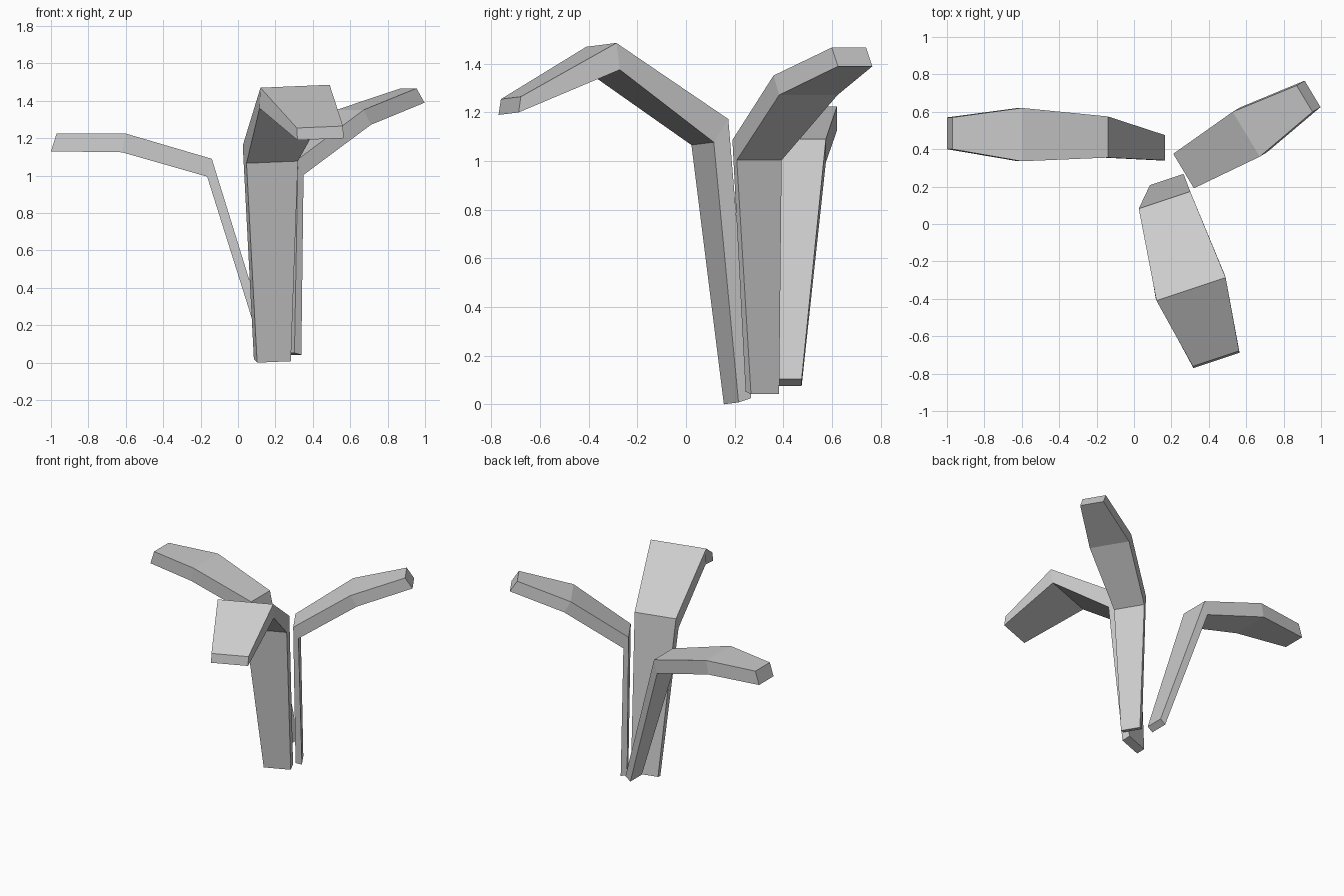
import bpy
import bmesh
from math import radians
from mathutils import Matrix, Vector

default_cube = bpy.data.objects.get("Cube")
if default_cube:
    bpy.data.objects.remove(default_cube, do_unlink=True)


def make_material(name, colour):
    material = bpy.data.materials.new(name)
    material.use_nodes = True
    material.diffuse_color = colour
    material.node_tree.nodes["Principled BSDF"].inputs["Base Color"].default_value = colour
    return material


grey = make_material("light grey", (0.6, 0.6, 0.6, 1))


def make_blade(name, heading, sections, tilt=0):
    """Loft a bent blade through four-sided sections.

    heading is the direction the blade leans, in degrees; each section is
    (centre of the outer face, width, forward shift and drop of the inner face).
    """
    forward = Matrix.Rotation(radians(heading), 3, "Z") @ Vector((1, 0, 0))
    side = Vector((-forward.y, forward.x, tilt))
    bm = bmesh.new()
    rings = []
    for centre, width, shift, drop in sections:
        half = side * width / 2
        outer = Vector(centre)
        inner = outer + forward * shift - Vector((0, 0, drop))
        corners = (outer - half, outer + half, inner + half, inner - half)
        rings.append([bm.verts.new(corner) for corner in corners])

    # Walls between neighbouring sections, then the two end caps
    for low, high in zip(rings, rings[1:]):
        for i in range(len(low)):
            j = (i + 1) % len(low)
            bm.faces.new((low[i], low[j], high[j], high[i]))
    bm.faces.new(rings[0])
    bm.faces.new(rings[-1])
    bmesh.ops.recalc_face_normals(bm, faces=bm.faces)

    mesh = bpy.data.meshes.new(name)
    bm.to_mesh(mesh)
    bm.free()
    mesh.materials.append(grey)
    blade = bpy.data.objects.new(name, mesh)
    bpy.context.collection.objects.link(blade)
    return blade


# Sections run from foot to bend to middle to tip

# Wide blade folding over to the front
make_blade("front_blade", -71.5, [
    ((0.175, 0.238, 0.022), 0.19, 0.055, 0.018),
    ((0.163, 0.128, 1.167), 0.29, 0.063, 0.095),
    ((0.305, -0.348, 1.478), 0.39, -0.015, 0.11),
    ((0.438, -0.72, 1.26), 0.26, 0.01, 0.065),
], tilt=0.04)

# Blade leaning out to the right
make_blade("right_blade", 180, [
    ((0.165, 0.408, 0.105), 0.135, 0.04, 0.03),
    ((-0.14, 0.465, 1.09), 0.22, 0.025, 0.095),
    ((-0.6, 0.478, 1.225), 0.285, 0.02, 0.1),
    ((-0.97, 0.485, 1.225), 0.17, 0.03, 0.095),
])

# Blade rising to the back left
make_blade("back_left_blade", 31, [
    ((0.267, 0.303, 0.052), 0.135, 0.043, 0.01),
    ((0.265, 0.283, 1.087), 0.215, 0.035, 0.083),
    ((0.6, 0.48, 1.352), 0.28, 0.045, 0.08),
    ((0.912, 0.67, 1.467), 0.165, 0.05, 0.077),
])
